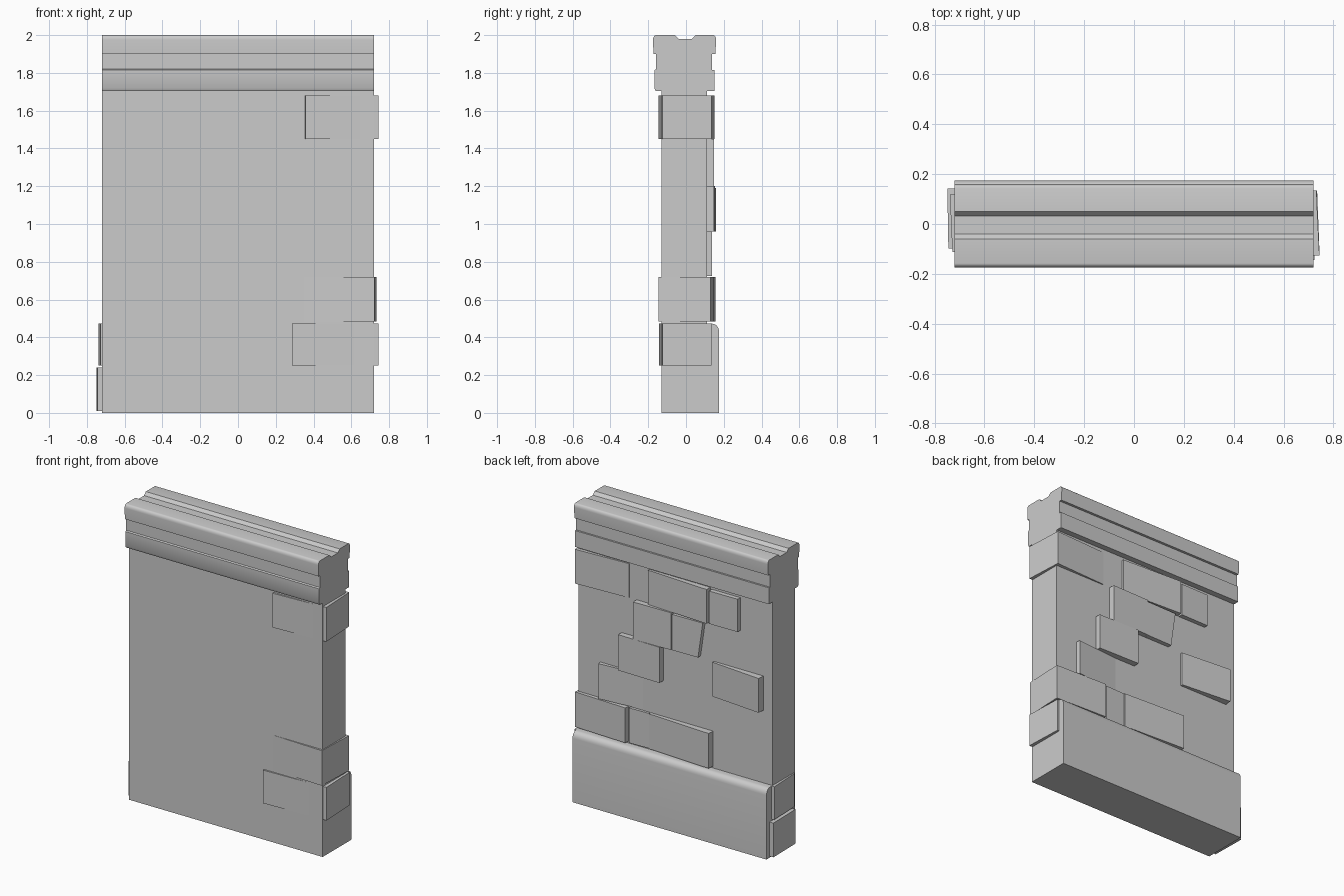
import bpy, bmesh
from math import radians, sin, cos, pi

if "Cube" in bpy.data.objects:
    bpy.data.objects.remove(bpy.data.objects["Cube"])

W = 0.72   # half length of the wall


def finish(name, bm, smooth=False):
    bmesh.ops.recalc_face_normals(bm, faces=bm.faces)
    me = bpy.data.meshes.new(name)
    bm.to_mesh(me)
    bm.free()
    ob = bpy.data.objects.new(name, me)
    bpy.context.collection.objects.link(ob)
    if smooth:
        bpy.ops.object.select_all(action='DESELECT')
        bpy.context.view_layer.objects.active = ob
        ob.select_set(True)
        bpy.ops.object.shade_smooth_by_angle(angle=radians(35))
    return ob


def extrude_profile(name, pts, smooth=False):
    """Extrude a (y, z) outline along the length of the wall."""
    bm = bmesh.new()
    face = bm.faces.new([bm.verts.new((-W, y, z)) for y, z in pts])
    out = bmesh.ops.extrude_face_region(bm, geom=[face])
    moved = [g for g in out['geom'] if isinstance(g, bmesh.types.BMVert)]
    bmesh.ops.translate(bm, verts=moved, vec=(2 * W, 0, 0))
    return finish(name, bm, smooth)


def arc(cy, cz, ry, rz, a0, a1, n=5):
    return [(cy + ry * cos(a0 + (a1 - a0) * i / n),
             cz + rz * sin(a0 + (a1 - a0) * i / n)) for i in range(n + 1)]


def stone(name, x, y, z, turn=0, taper=0):
    """Slightly turned block; taper narrows the bottom of its -x side."""
    bm = bmesh.new()
    bmesh.ops.create_cube(bm, size=1)
    sx, sy, sz = (b - a for a, b in (x, y, z))
    for v in bm.verts:
        cut = taper if v.co.x < 0 and v.co.z < 0 else 0
        v.co = (v.co.x * sx + cut, v.co.y * sy, v.co.z * sz)
    ob = finish(name, bm)
    ob.location = [(a + b) / 2 for a, b in (x, y, z)]
    ob.rotation_euler.z = radians(turn)


# wall core
extrude_profile("wall_core", [(-0.13, 0), (0.11, 0), (0.11, 1.72), (-0.13, 1.72)])

# plinth along the back with a rounded top edge
extrude_profile("plinth", [(0.10, 0), (0.175, 0)]
                + arc(0.14, 0.43, 0.035, 0.042, 0, pi / 2)
                + [(0.10, 0.472)], True)

# moulded coping with a grooved top
extrude_profile("coping",
                [(-0.13, 1.705), (-0.16, 1.705), (-0.168, 1.72), (-0.168, 1.815),
                 (-0.158, 1.82), (-0.158, 1.90), (-0.172, 1.90)]
                + arc(-0.158, 1.975, 0.017, 0.025, pi, pi / 2)
                + [(-0.06, 2.0), (-0.04, 1.98), (0.032, 1.98), (0.05, 2.0)]
                + arc(0.145, 1.975, 0.015, 0.025, pi / 2, 0)
                + [(0.155, 1.90), (0.138, 1.90), (0.138, 1.815),
                   (0.15, 1.815), (0.15, 1.705), (0.11, 1.705)], True)

# corner stones: (x range), (y range), (z range), turn
quoins = [
    ((0.35, 0.738), (-0.135, 0.125), (1.45, 1.68), 2.8),
    ((0.345, 0.729), (-0.137, 0.137), (0.485, 0.72), -2.2),
    ((0.28, 0.74), (-0.134, 0.126), (0.25, 0.472), 2.2),
    ((-0.747, -0.42), (-0.095, 0.145), (0.01, 0.24), 1),
    ((-0.734, -0.42), (-0.105, 0.125), (0.25, 0.472), 2.5),
]
for i, q in enumerate(quoins):
    stone(f"corner_stone_{i + 1}", *q)

# stones showing on the back: (x range), outer y, (z range), turn, taper
face_stones = [
    ((-0.26, 0.19), 0.138, (1.45, 1.68), -3, 0),
    ((-0.48, -0.27), 0.14, (1.45, 1.67), 0.5, 0),
    ((0.01, 0.29), 0.147, (1.20, 1.45), 1, 0),
    ((-0.22, 0.005), 0.14, (1.20, 1.44), 1, 0.035),
    ((0.09, 0.40), 0.15, (0.96, 1.20), -1, 0),
    ((-0.655, -0.29), 0.142, (0.96, 1.19), -5, 0),
    ((0.20, 0.56), 0.122, (0.725, 0.96), 5, 0),
    ((0.19, 0.335), 0.128, (0.485, 0.72), 2, 0),
    ((-0.28, 0.18), 0.143, (0.485, 0.72), -3, 0),
]
for i, (x, y, z, turn, taper) in enumerate(face_stones):
    stone(f"face_stone_{i + 1}", x, (0.03, y), z, turn, taper)
